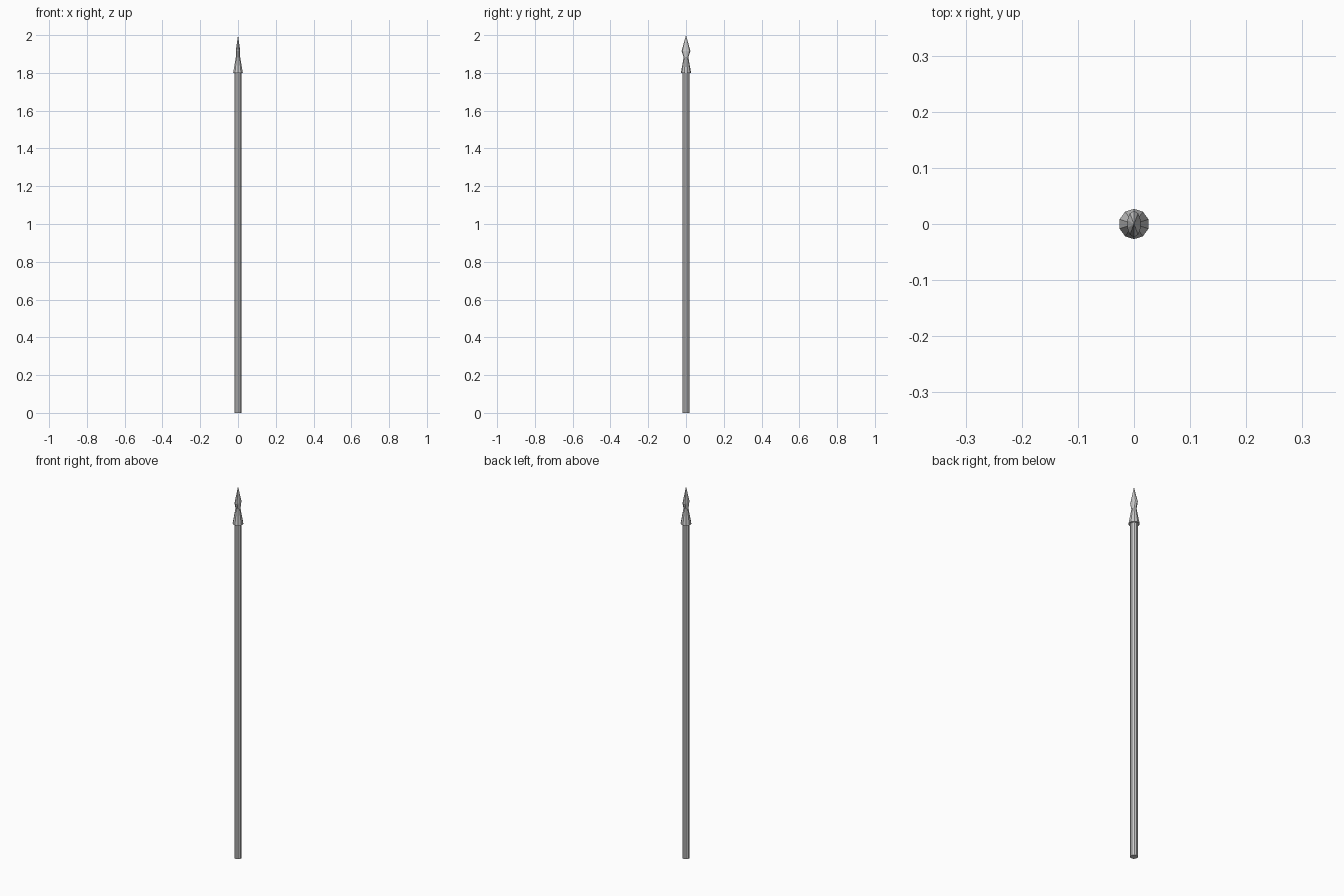
import bpy, bmesh, math

if "Cube" in bpy.data.objects:
    bpy.data.objects.remove(bpy.data.objects["Cube"])

SIDES = 10


def lofted(name, rings, tip=None):
    """Stack ten-sided rings (z, x radius, y radius), with an optional point on top."""
    bm = bmesh.new()
    loops = []
    for z, rx, ry in rings:
        loop = []
        for i in range(SIDES):
            a = math.pi / 2 + math.tau * i / SIDES
            loop.append(bm.verts.new((rx * math.cos(a), ry * math.sin(a), z)))
        loops.append(loop)
    for low, high in zip(loops, loops[1:]):
        for i in range(SIDES):
            j = (i + 1) % SIDES
            bm.faces.new((low[i], low[j], high[j], high[i]))
    bm.faces.new(loops[0][::-1])
    if tip is None:
        bm.faces.new(loops[-1])
    else:
        point = bm.verts.new((0, 0, tip))
        for i in range(SIDES):
            bm.faces.new((loops[-1][i], loops[-1][(i + 1) % SIDES], point))
    bmesh.ops.recalc_face_normals(bm, faces=bm.faces)
    mesh = bpy.data.meshes.new(name)
    bm.to_mesh(mesh)
    bm.free()
    obj = bpy.data.objects.new(name, mesh)
    bpy.context.collection.objects.link(obj)
    return obj


# Straight pole
lofted("shaft", [(0, 0.0187, 0.0187), (1.80, 0.0187, 0.0187)])

# Flared socket, narrow neck and flattened leaf blade
lofted("spear_head", [
    (1.80, 0.027, 0.027),
    (1.882, 0.0125, 0.0125),
    (1.915, 0.0125, 0.0235),
], tip=2.0)
